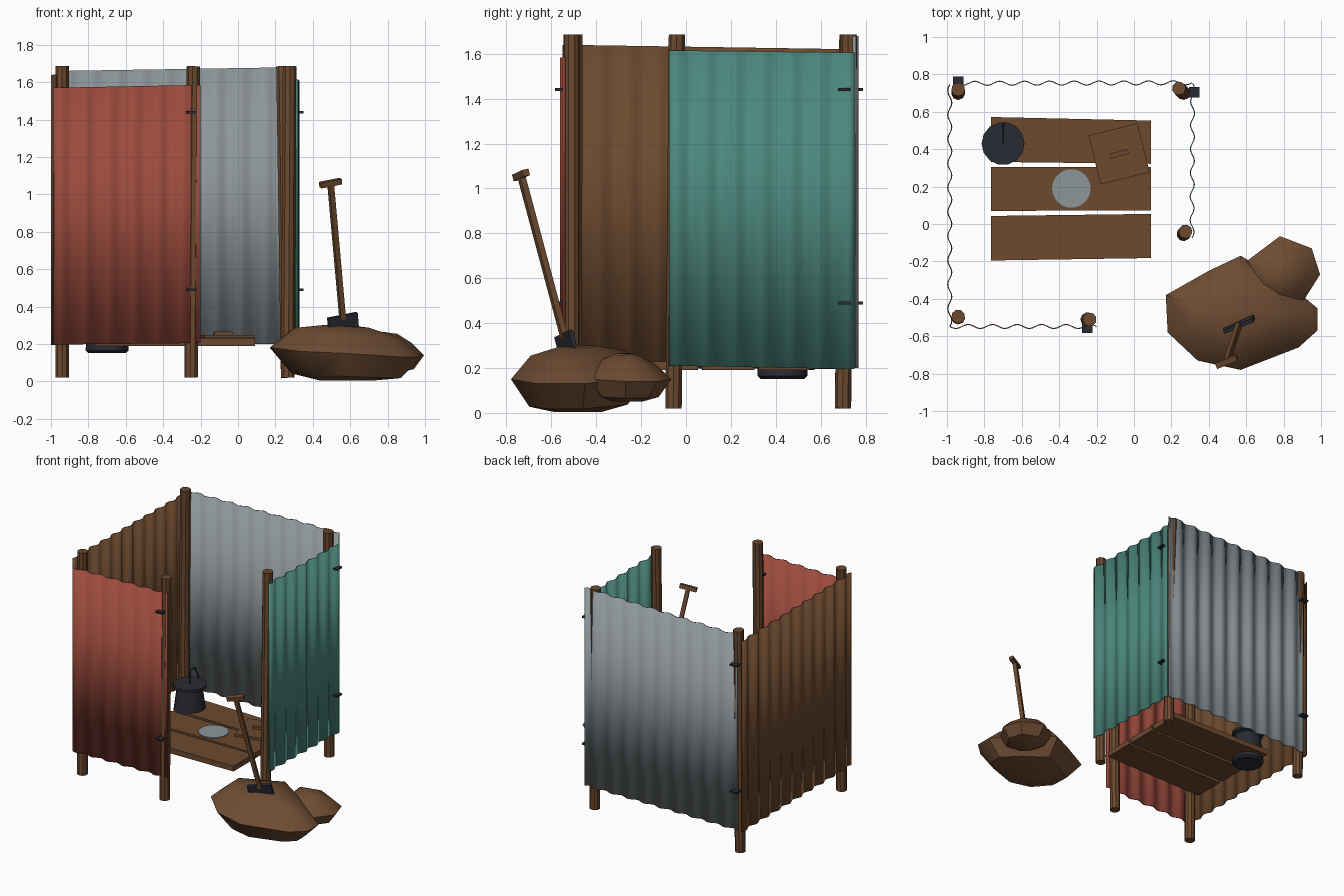
import bpy, bmesh, math
from mathutils import Vector, Matrix

if "Cube" in bpy.data.objects:
    bpy.data.objects.remove(bpy.data.objects["Cube"])


def mat(name, r, g, b):
    m = bpy.data.materials.new(name)
    m.diffuse_color = (r, g, b, 1)
    m.use_nodes = True
    m.node_tree.nodes["Principled BSDF"].inputs["Base Color"].default_value = m.diffuse_color
    return m


WOOD = mat("brown wood", 0.150, 0.068, 0.028)
RED = mat("red paint", 0.330, 0.070, 0.046)
GRAY = mat("gray metal", 0.270, 0.305, 0.325)
TEAL = mat("teal paint", 0.073, 0.245, 0.205)
IRON = mat("dark iron", 0.022, 0.024, 0.033)
SOIL = mat("brown soil", 0.155, 0.073, 0.033)


def finish(name, bm, m, smooth=None):
    bmesh.ops.recalc_face_normals(bm, faces=bm.faces)
    me = bpy.data.meshes.new(name)
    bm.to_mesh(me)
    bm.free()
    me.materials.append(m)
    ob = bpy.data.objects.new(name, me)
    bpy.context.collection.objects.link(ob)
    if smooth == "all":
        me.polygons.foreach_set("use_smooth", [True] * len(me.polygons))
    elif smooth:
        bpy.ops.object.select_all(action='DESELECT')
        bpy.context.view_layer.objects.active = ob
        ob.select_set(True)
        bpy.ops.object.shade_smooth_by_angle(angle=math.radians(smooth))
    return ob


def box(name, size, loc, m, rot=Matrix()):
    bm = bmesh.new()
    bmesh.ops.create_cube(bm, size=1, matrix=Matrix.Translation(loc) @ rot.to_4x4()
                          @ Matrix.Diagonal((*size, 1)))
    return finish(name, bm, m)


def rod(name, a, b, r, m, sides=8, smooth=None):
    a, b = Vector(a), Vector(b)
    q = (b - a).to_track_quat('Z', 'Y').to_matrix().to_4x4()
    bm = bmesh.new()
    bmesh.ops.create_cone(bm, cap_ends=True, segments=sides, radius1=r, radius2=r,
                          depth=(b - a).length, matrix=Matrix.Translation((a + b) / 2) @ q)
    return finish(name, bm, m, smooth)


def loft(name, rings, m, smooth):
    """Skin a closed stack of equal-length point rings."""
    bm = bmesh.new()
    vs = [[bm.verts.new(p) for p in ring] for ring in rings]
    n = len(vs[0])
    for lo, hi in zip(vs, vs[1:]):
        for i in range(n):
            j = (i + 1) % n
            bm.faces.new((lo[i], lo[j], hi[j], hi[i]))
    bm.faces.new(vs[0][::-1])
    bm.faces.new(vs[-1])
    return finish(name, bm, m, smooth)


def sheet(name, a, b, bottom, top, waves, m, amp=0.011, thick=0.006):
    """Corrugated sheet from a to b; bottom/top give the height at each end."""
    a, b = Vector((*a, 0)), Vector((*b, 0))
    d = (b - a).normalized()
    nrm = Vector((d.y, -d.x, 0))
    n = int(waves * 8)
    rings = []
    for i in range(n + 1):
        t = i / n
        c = a.lerp(b, t) + nrm * amp * math.sin(t * waves * math.tau)
        z0 = bottom[0] + (bottom[1] - bottom[0]) * t
        z1 = top[0] + (top[1] - top[0]) * t
        rings.append([c + nrm * s * thick / 2 + Vector((0, 0, z))
                      for s, z in ((1, z0), (1, z1), (-1, z1), (-1, z0))])
    return loft(name, rings, m, "all")


# Posts, each leaning slightly
posts = {"back_left_post": ((-.94, .70), (-.94, .72)),
         "back_right_post": ((.265, .70), (.24, .725)),
         "right_front_post": ((.265, -.055), (.275, -.04)),
         "front_right_post": ((-.25, -.51), (-.237, -.51)),
         "front_left_post": ((-.94, -.50), (-.94, -.495))}
for name, (lo, hi) in posts.items():
    rod(name, (*lo, 0.02), (*hi, 1.685), 0.037, WOOD, 9, 30)

# Corrugated walls
sheet("back_wall", (-.95, .752), (.31, .755), (.20, .20), (1.66, 1.68), 9.5, GRAY)
sheet("left_wall", (-.985, -.55), (-.985, .745), (.20, .195), (1.64, 1.62), 10, WOOD)
sheet("right_wall", (.31, -.075), (.314, .75), (.21, .195), (1.615, 1.605), 6.5, TEAL)
sheet("front_wall", (-.985, -.548), (-.20, -.548), (.197, .205), (1.57, 1.585), 6, RED)

# Iron clips holding the sheets
for i, (x, y) in enumerate([(-.94, .76), (.322, .705), (-.25, -.555)]):
    for z in (0.49, 1.44):
        box(f"clip_{i}_{int(z)}", (.055, .055, .013), (x, y, z), IRON)

# Floor planks
for i, (l0, l1, r0, r1) in enumerate([(-.195, .043, -.182, .054), (.07, .305, .073, .305),
                                      (.332, .572, .322, .553)]):
    outline = [(-.765, l0), (.09, r0), (.09, r1), (-.765, l1)]
    loft(f"floor_plank_{i}", [[(x, y, z) for x, y in outline] for z in (.19, .23)], WOOD, None)

# Pale hole disc and its loose lid
rod("hole_disc", (-.335, .19, .228), (-.335, .19, .236), .103, GRAY, 24)
turn = Matrix.Rotation(math.radians(14), 3, 'Z')
box("hole_lid", (.27, .27, .018), (-.08, .375, .24), WOOD, turn)
box("lid_handle", (.10, .026, .018), (-.08, .375, .257), WOOD, turn)

# Bucket, wider at the base, with a covered rim and a wire handle
bx, by = -.70, .43
profile = [(.10, .152), (.115, .165), (.113, .20), (.09, .375), (.115, .385), (.115, .405)]
loft("bucket", [[(bx + r * math.cos(k * math.tau / 14), by + r * math.sin(k * math.tau / 14), z)
                 for k in range(14)] for r, z in profile], IRON, 30)
arc = [(bx, by, .40), (bx, by, .50), (bx, by + .06, .50), (bx, by + .11, .40)]
for i in range(3):
    rod(f"bucket_handle_{i}", arc[i], arc[i + 1], .005, IRON, 6)


# Soil heap made of lumps
def lump(name, outline, low, high, foot, crown):
    c = sum((Vector(p) for p in outline), Vector()) / len(outline)

    def ring(s, z, mix):
        return [(c.x + (x - c.x) * s, c.y + (y - c.y) * s, z + (h - c.z) * mix)
                for x, y, h in outline]
    loft(name, [ring(foot * .5, low, 0), ring(foot, low + .025, .5), outline,
                ring(crown, high - .035, 1), ring(crown * .4, high, .3)], SOIL, 40)


lump("soil_heap", [(.17, -.38, .18), (.18, -.58, .18), (.34, -.73, .16), (.57, -.78, .15),
                   (.88, -.66, .13), (.98, -.57, .13), (.98, -.45, .13), (.80, -.30, .15),
                   (.57, -.17, .17), (.40, -.25, .17)], .005, .295, .72, .70)
lump("soil_side_lump", [(.60, -.20, .18), (.78, -.065, .15), (.95, -.13, .14), (.995, -.27, .14),
                        (.90, -.42, .15), (.75, -.44, .17), (.63, -.35, .18)],
     .05, .26, .72, .65)

# Shovel stuck in the heap
foot, head = Vector((.56, -.54, .33)), Vector((.495, -.735, 1.06))
axis = (head - foot).normalized()
side = Vector((math.cos(.42), math.sin(.42), 0))
side = (side - axis * side.dot(axis)).normalized()
frame = Matrix((side, axis.cross(side), axis)).transposed()
box("shovel_shaft", (.028, .028, (head - foot).length), (foot + head) / 2, WOOD, frame)
box("shovel_grip", (.12, .032, .03), head, WOOD, frame)
box("shovel_blade", (.17, .022, .20), foot - axis * .075, IRON, frame)
